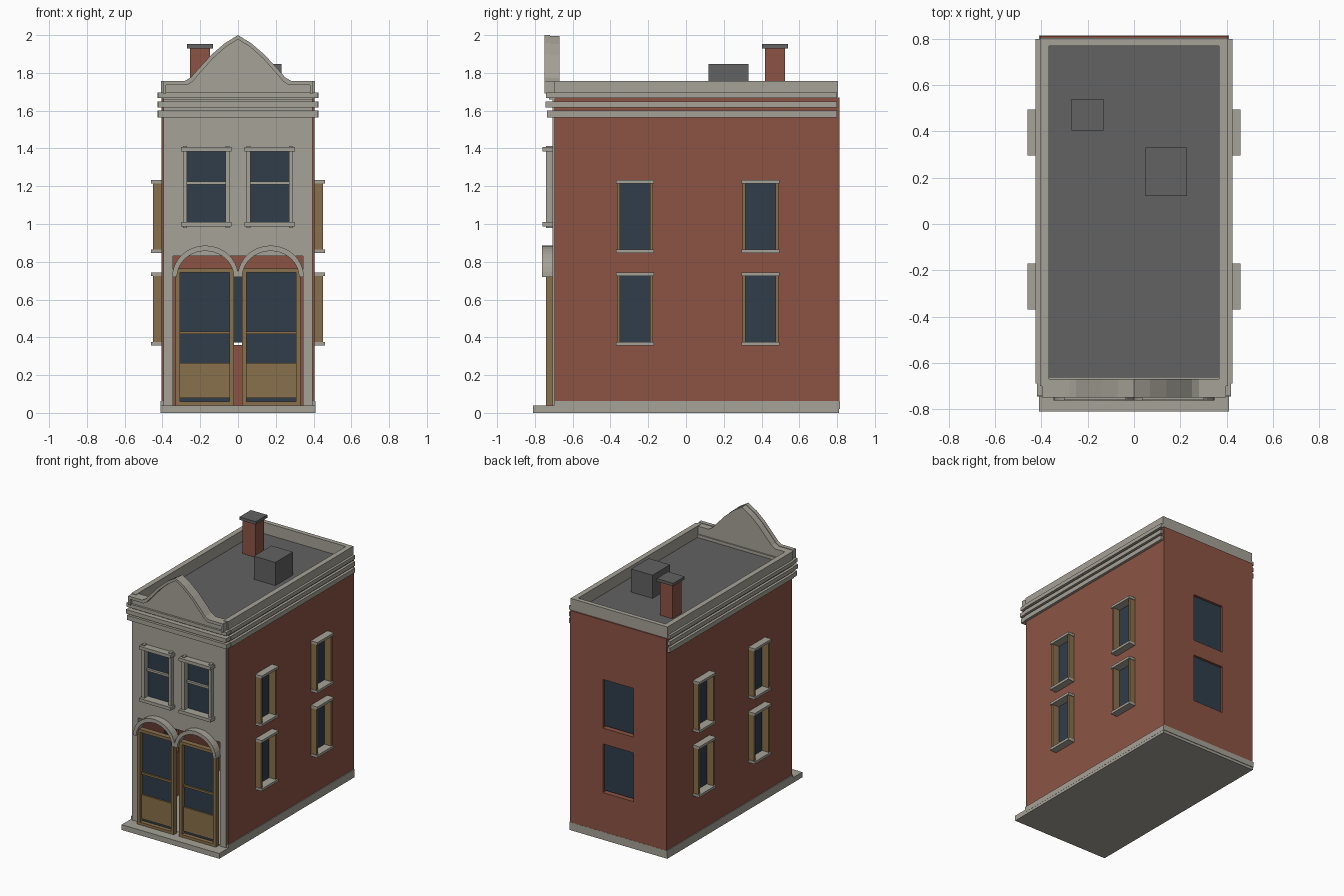
import bpy, bmesh, math

cube = bpy.data.objects.get("Cube")
if cube:
    bpy.data.objects.remove(cube, do_unlink=True)


def material(name, rgb):
    m = bpy.data.materials.new(name)
    m.use_nodes = True
    m.diffuse_color = (*rgb, 1)
    m.node_tree.nodes["Principled BSDF"].inputs["Base Color"].default_value = (*rgb, 1)
    return m


stone = material("pale stone", (0.38, 0.36, 0.31))
brick = material("red brick", (0.26, 0.088, 0.056))
wood = material("tan wood", (0.25, 0.163, 0.069))
glass = material("dark glass", (0.029, 0.047, 0.07))
slate = material("roof grey", (0.122, 0.122, 0.122))


def finish(name, bm, mat):
    bmesh.ops.recalc_face_normals(bm, faces=bm.faces)
    mesh = bpy.data.meshes.new(name)
    bm.to_mesh(mesh)
    bm.free()
    ob = bpy.data.objects.new(name, mesh)
    bpy.context.collection.objects.link(ob)
    if mat:
        mesh.materials.append(mat)
    return ob


def box(name, mat, x, y, z):
    """Box given by its (low, high) range on each axis."""
    bm = bmesh.new()
    bmesh.ops.create_cube(bm, size=1)
    for v in bm.verts:
        v.co = [r[0] if c < 0 else r[1] for c, r in zip(v.co, (x, y, z))]
    return finish(name, bm, mat)


def prism(name, mat, outline, y):
    """Extrude an (x, z) outline from front to back."""
    bm = bmesh.new()
    face = bm.faces.new([bm.verts.new((px, y[0], pz)) for px, pz in outline])
    new = bmesh.ops.extrude_face_region(bm, geom=[face])["geom"]
    bmesh.ops.translate(bm, vec=(0, y[1] - y[0], 0),
                        verts=[g for g in new if isinstance(g, bmesh.types.BMVert)])
    return finish(name, bm, mat)


def cut(ob, x, y, z):
    """Subtract a box from an object."""
    cutter = box("cutter", None, x, y, z)
    mod = ob.modifiers.new("cut", "BOOLEAN")
    mod.operation, mod.solver, mod.object = "DIFFERENCE", "EXACT", cutter
    bpy.context.view_layer.objects.active = ob
    bpy.ops.object.modifier_apply(modifier=mod.name)
    bpy.data.objects.remove(cutter, do_unlink=True)


def span(s, a, b):
    """Range mirrored by sign s, in rising order."""
    return tuple(sorted((s * a, s * b)))


SIDES = (("left", 1), ("right", -1))
FLOORS = (("lower", 0.36, 0.74), ("upper", 0.85, 1.23))
BAYS = (("front", -0.27), ("rear", 0.395))

# Base and hollow brick shell
box("front_step", stone, (-0.41, 0.41), (-0.81, -0.68), (0, 0.04))
box("plinth", stone, (-0.41, 0.41), (-0.70, 0.81), (0, 0.035))
shell = box("brick_walls", brick, (-0.405, 0.405), (-0.695, 0.813), (0.03, 1.67))
cut(shell, (-0.37, 0.37), (-0.8, 0.77), (0.01, 1.64))
for floor, z0, z1 in FLOORS:
    cut(shell, (-0.13, 0.13), (0.7, 0.9), (z0, z1 - 0.01))
    box("back_glass_" + floor, glass, (-0.13, 0.13), (0.785, 0.795), (z0 + 0.012, z1 - 0.01))
    for bay, y in BAYS:
        cut(shell, (-0.5, 0.5), (y - 0.085, y + 0.085), (z0 + 0.005, z1 - 0.005))
for side, s in SIDES:
    box("plinth_" + side, stone, span(s, 0.38, 0.411), (-0.70, 0.814), (0.02, 0.062))
box("plinth_back", stone, (-0.41, 0.41), (0.78, 0.814), (0.02, 0.062))

# Side windows: wooden jambs with stone head and sill
for side, s in SIDES:
    for floor, z0, z1 in FLOORS:
        for bay, y in BAYS:
            tag = "_".join((side, floor, bay))
            box("side_glass_" + tag, glass, span(s, 0.385, 0.395),
                (y - 0.086, y + 0.086), (z0, z1))
            for t in (-1, 1):
                edge = sorted((y + t * 0.08, y + t * 0.096))
                box("side_jamb_" + tag, wood, span(s, 0.385, 0.45), edge, (z0 + 0.005, z1 - 0.005))
            for part, low in (("sill", z0 - 0.003), ("head", z1 - 0.016)):
                box("side_" + part + "_" + tag, stone, span(s, 0.385, 0.46),
                    (y - 0.1, y + 0.1), (low, low + 0.019))

# Stone front with shop opening and upper windows
front = box("stone_front", stone, (-0.395, 0.395), (-0.708, -0.66), (0.03, 1.69))
cut(front, (-0.345, 0.345), (-0.8, -0.6), (0, 0.83))
for side, s in SIDES:
    wx = s * 0.168
    cut(front, (wx - 0.104, wx + 0.104), (-0.8, -0.6), (1.0, 1.39))
    box("upper_glass_" + side, glass, (wx - 0.106, wx + 0.106), (-0.697, -0.687), (0.99, 1.4))
    box("upper_rail_" + side, stone, (wx - 0.106, wx + 0.106), (-0.715, -0.69), (1.21, 1.226))
    for t in (-1, 1):
        jx = wx + t * 0.112
        box("upper_jamb_" + side, stone, (jx - 0.011, jx + 0.011), (-0.74, -0.69), (0.98, 1.414))
    for part, z0 in (("sill", 0.987), ("head", 1.383)):
        box("upper_" + part + "_" + side, stone, (wx - 0.134, wx + 0.134),
            (-0.76, -0.69), (z0, z0 + 0.024))

# Shop doors with arches over them
for side, s in SIDES:
    y = (-0.74, -0.70)
    for a, b in ((0.022, 0.046), (0.306, 0.332)):
        box("door_post_" + side, wood, span(s, a, b), y, (0.04, 0.765))
    for part, a, b in (("threshold", 0.04, 0.06), ("header", 0.743, 0.765)):
        box("door_" + part + "_" + side, wood, span(s, 0.046, 0.306), y, (a, b))
    box("door_panel_" + side, wood, span(s, 0.046, 0.306), (-0.722, -0.70), (0.08, 0.263))
    box("door_rail_" + side, wood, span(s, 0.046, 0.306), (-0.722, -0.70), (0.417, 0.432))
    box("door_glass_" + side, glass, span(s, 0.046, 0.306), (-0.71, -0.70), (0.055, 0.75))
    arc = [math.pi * i / 20 for i in range(21)]
    outer = [(s * 0.173 + 0.175 * math.cos(a), 0.72 + 0.166 * math.sin(a)) for a in arc]
    inner = [(s * 0.173 + 0.15 * math.cos(a), 0.72 + 0.137 * math.sin(a)) for a in arc]
    prism("arch_" + side, stone, outer + inner[::-1], (-0.762, -0.70))

# Cornice bands round the front and sides
for i, (z0, z1) in enumerate(((1.565, 1.6), (1.617, 1.648), (1.667, 1.695))):
    ahead = (-0.735, -0.745, -0.74)[i]
    box(f"cornice_front_{i + 1}", stone, (-0.42, 0.42), (ahead, -0.66), (z0, z1))
    for side, s in SIDES:
        box(f"cornice_{side}_{i + 1}", stone, span(s, 0.38, 0.425), (-0.69, 0.80), (z0, z1))

# Roof and parapet
box("roof", slate, (-0.38, 0.38), (-0.68, 0.78), (1.63, 1.672))
for side, s in SIDES:
    box("parapet_" + side, stone, span(s, 0.367, 0.407), (-0.70, 0.804), (1.668, 1.758))
box("parapet_back", stone, (-0.40, 0.40), (0.77, 0.804), (1.668, 1.758))

# Curved gable with raised rim
half = [(0.398, 1.758), (0.28, 1.758), (0.25, 1.776), (0.2, 1.832),
        (0.14, 1.897), (0.07, 1.957)]
top = half + [(0, 2.0)] + [(-x, z) for x, z in half[::-1]]
prism("gable_panel", stone, [(0.398, 1.66)] + [(x, z - 0.004) for x, z in top] + [(-0.398, 1.66)],
      (-0.725, -0.67))
lower = [(x * 0.96, z - 0.022) for x, z in top]
prism("gable_rim", stone, [(0.398, 1.69)] + top + [(-0.398, 1.69), (-0.382, 1.69)]
      + lower[::-1] + [(0.382, 1.69)], (-0.75, -0.72))

# Chimney and roof box
box("chimney", brick, (-0.253, -0.147), (0.418, 0.524), (1.65, 1.935))
box("chimney_cap", slate, (-0.27, -0.132), (0.403, 0.54), (1.93, 1.952))
box("roof_box", slate, (0.05, 0.23), (0.12, 0.33), (1.65, 1.848))
